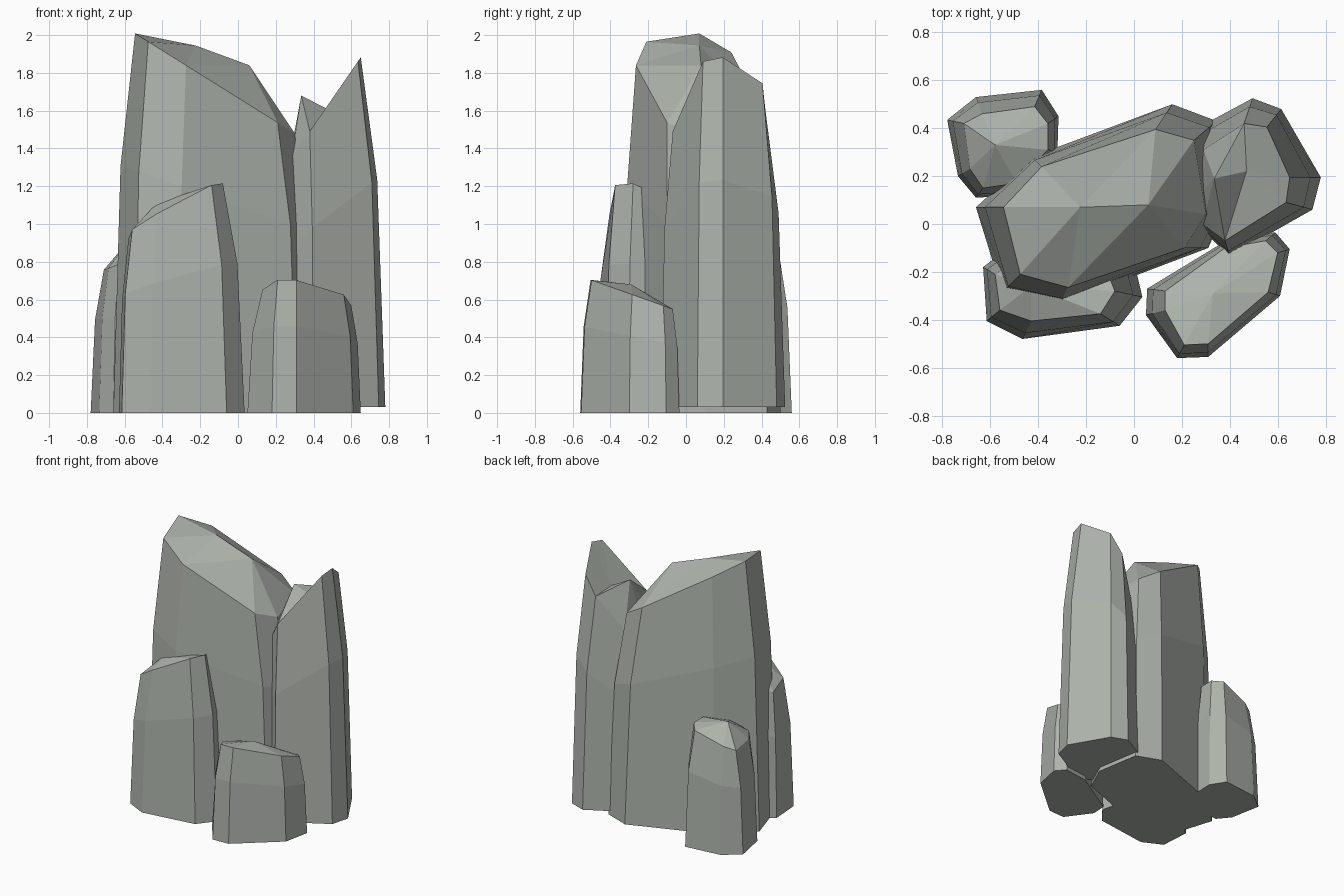
import bpy, bmesh
from mathutils import Vector

if "Cube" in bpy.data.objects:
    bpy.data.objects.remove(bpy.data.objects["Cube"])

stone = bpy.data.materials.new("stone")
stone.diffuse_color = (0.42, 0.45, 0.41, 1)
stone.use_nodes = True
stone.node_tree.nodes["Principled BSDF"].inputs["Base Color"].default_value = stone.diffuse_color


def rock_column(name, outline, plane, peaks, base_z=0.0):
    """outline: (base x, base y, rim x, rim y) counter-clockwise;
    plane: rim height = c + sx*x + sy*y; peaks: raised points inside the rim."""
    c, sx, sy = plane
    bm = bmesh.new()
    base, mid, rim = [], [], []
    for bx, by, tx, ty in outline:
        top = Vector((tx, ty, c + sx * tx + sy * ty))
        low = Vector((bx, by, base_z))
        shoulder = low.lerp(top, 0.33)
        shoulder.z = base_z + (top.z - base_z) * 0.65
        for ring, co in ((base, low), (mid, shoulder), (rim, top)):
            ring.append(bm.verts.new(co))
    n = len(outline)
    # side walls and underside
    for lower, upper in ((base, mid), (mid, rim)):
        for i in range(n):
            j = (i + 1) % n
            bm.faces.new((lower[i], lower[j], upper[j], upper[i]))
    bm.faces.new(base[::-1])
    # faceted crown: each rim edge rises to its nearest peak
    tips = [bm.verts.new(p) for p in peaks]
    near = [min(tips, key=lambda t: (t.co.xy - v.co.xy).length) for v in rim]
    for i in range(n):
        j = (i + 1) % n
        bm.faces.new((rim[i], rim[j], near[j]))
        if near[i] is not near[j]:
            bm.faces.new((rim[i], near[j], near[i]))
    bmesh.ops.recalc_face_normals(bm, faces=bm.faces)
    mesh = bpy.data.meshes.new(name)
    bm.to_mesh(mesh)
    bm.free()
    mesh.materials.append(stone)
    obj = bpy.data.objects.new(name, mesh)
    bpy.context.collection.objects.link(obj)
    return obj


# tallest central column
rock_column("main_column", [
    (-.66, .07, -.545, .07), (-.55, -.285, -.475, -.21),
    (-.31, -.335, -.275, -.265), (.31, -.10, .21, -.10),
    (.40, .10, .30, .04), (.345, .43, .25, .35),
    (.16, .50, .09, .395), (-.43, .28, -.385, .24)],
    (1.668, -.625, 0), [(-.225, .07, 1.945), (.06, .08, 1.84)])

# right-hand column with a steep cut
rock_column("right_column", [
    (.28, .12, .27, .12), (.30, -.04, .285, .0),
    (.40, -.135, .38, -.07), (.745, .06, .635, .09),
    (.78, .195, .65, .195), (.615, .48, .555, .405),
    (.495, .525, .46, .42), (.30, .42, .29, .31)],
    (.94, 1.45, 0), [(.335, .19, 1.68), (.47, .22, 1.61)], .03)

# front left column
rock_column("front_left_column", [
    (-.63, -.18, -.58, -.21), (-.615, -.405, -.56, -.36),
    (-.465, -.48, -.43, -.405), (-.06, -.425, -.14, -.375),
    (.035, -.305, -.08, -.28), (.01, -.20, -.10, -.23),
    (-.15, -.08, -.20, -.14), (-.50, -.08, -.48, -.14)],
    (1.189, .55, -.25), [(-.43, -.26, 1.11)])

# short front right column
rock_column("front_right_column", [
    (.055, -.27, .13, -.28), (.05, -.38, .13, -.36),
    (.18, -.56, .21, -.505), (.31, -.555, .31, -.50),
    (.61, -.30, .56, -.285), (.65, -.105, .60, -.12),
    (.59, -.035, .55, -.07), (.40, -.06, .38, -.10)],
    (.525, 0, -.355), [(.33, -.29, .68)])

# small back left column
rock_column("back_left_column", [
    (-.78, .435, -.71, .42), (-.735, .20, -.685, .23),
    (-.66, .11, -.63, .15), (-.48, .12, -.49, .17),
    (-.32, .30, -.36, .31), (-.315, .45, -.36, .42),
    (-.385, .56, -.415, .49), (-.66, .53, -.635, .46)],
    (1.0, .34, 0), [(-.58, .33, .91)])
